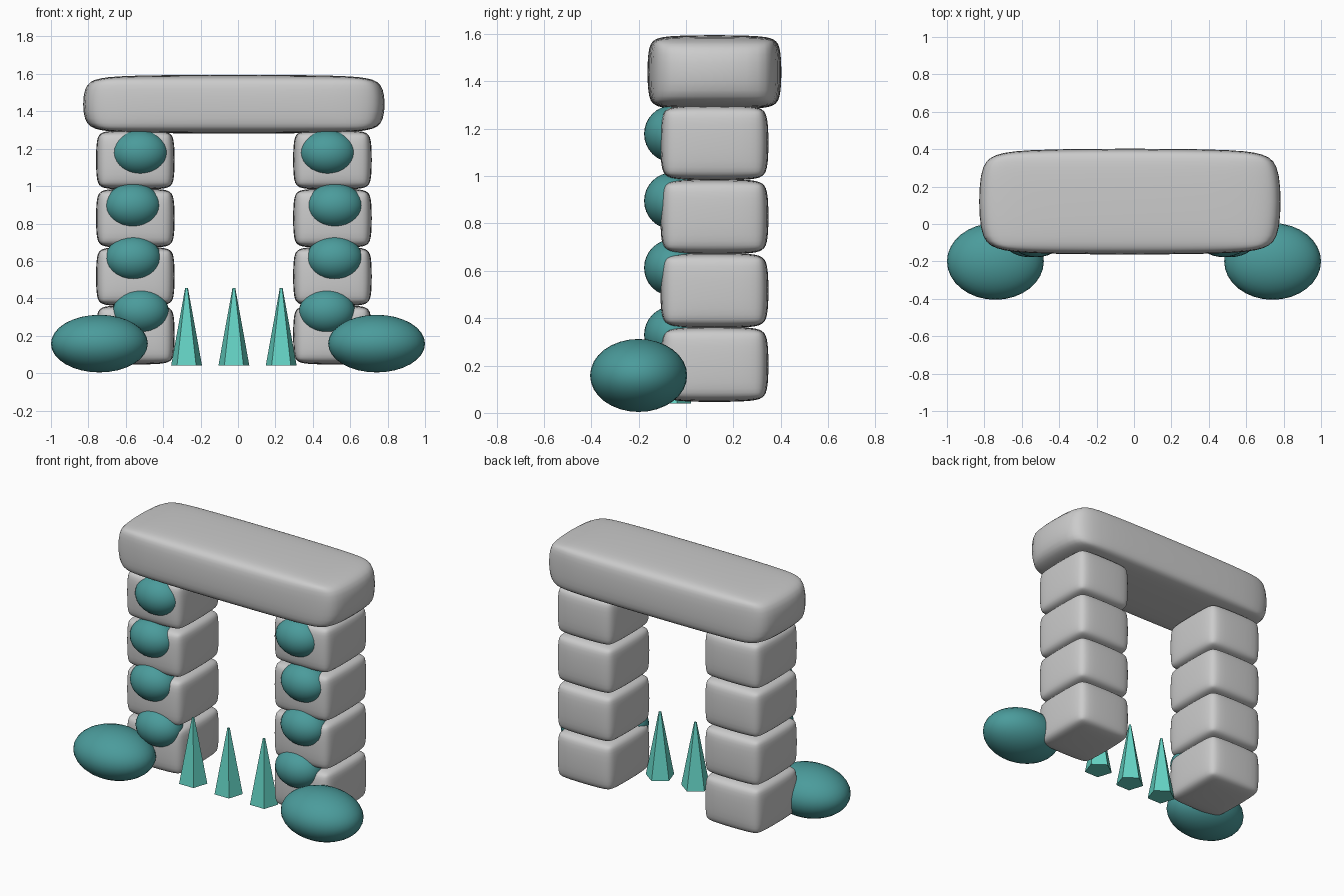
import bpy

if "Cube" in bpy.data.objects:
    bpy.data.objects.remove(bpy.data.objects["Cube"])

CX = -0.022  # symmetry line of the gateway


def material(name, rgb):
    m = bpy.data.materials.new(name)
    m.diffuse_color = (*rgb, 1)
    m.use_nodes = True
    m.node_tree.nodes["Principled BSDF"].inputs["Base Color"].default_value = m.diffuse_color
    return m


moss = material("moss_teal", (0.07, 0.33, 0.33))
crystal = material("crystal_mint", (0.13, 0.66, 0.56))


def stone(name, loc, dims):
    """Rounded block: bevelled cube, subdivided and fitted to its size."""
    bpy.ops.mesh.primitive_cube_add(size=1, location=loc)
    o = bpy.context.object
    o.name = name
    bev = o.modifiers.new("bevel", "BEVEL")
    bev.width, bev.segments = 0.17, 2
    sub = o.modifiers.new("smooth", "SUBSURF")
    sub.levels = sub.render_levels = 2
    bpy.ops.object.shade_smooth()
    bpy.context.view_layer.update()
    o.dimensions = dims


def blob(name, loc, radii):
    bpy.ops.mesh.primitive_uv_sphere_add(segments=32, ring_count=16, radius=1, location=loc)
    o = bpy.context.object
    o.name = name
    o.scale = radii
    o.data.materials.append(moss)
    bpy.ops.object.shade_smooth()


# Pillars, with moss on the front and a bush at each foot
for side, s in (("left", -1), ("right", 1)):
    for i in range(4):
        stone(f"{side}_pillar_stone_{i + 1}", (CX + s * 0.527, 0.12, 0.205 + i * 0.3117), (0.424, 0.46, 0.32))
    for i, (dx, z) in enumerate(((0.498, 0.33), (0.538, 0.613), (0.54, 0.895), (0.502, 1.178))):
        blob(f"{side}_moss_{i + 1}", (CX + s * dx, -0.057, z), (0.15, 0.12, 0.12))
    blob(f"{side}_bush", (s * 0.741, -0.2, 0.158), (0.259, 0.205, 0.154))

# Lintel
stone("lintel", (CX, 0.12, 1.438), (1.625, 0.57, 0.316))

# Crystal spikes in the gateway
for i in range(3):
    bpy.ops.mesh.primitive_cone_add(vertices=5, radius1=0.087, radius2=0.008, depth=0.415,
                                    location=(CX + (i - 1) * 0.253, -0.065, 0.2475))
    o = bpy.context.object
    o.name = f"crystal_spike_{i + 1}"
    o.data.materials.append(crystal)
